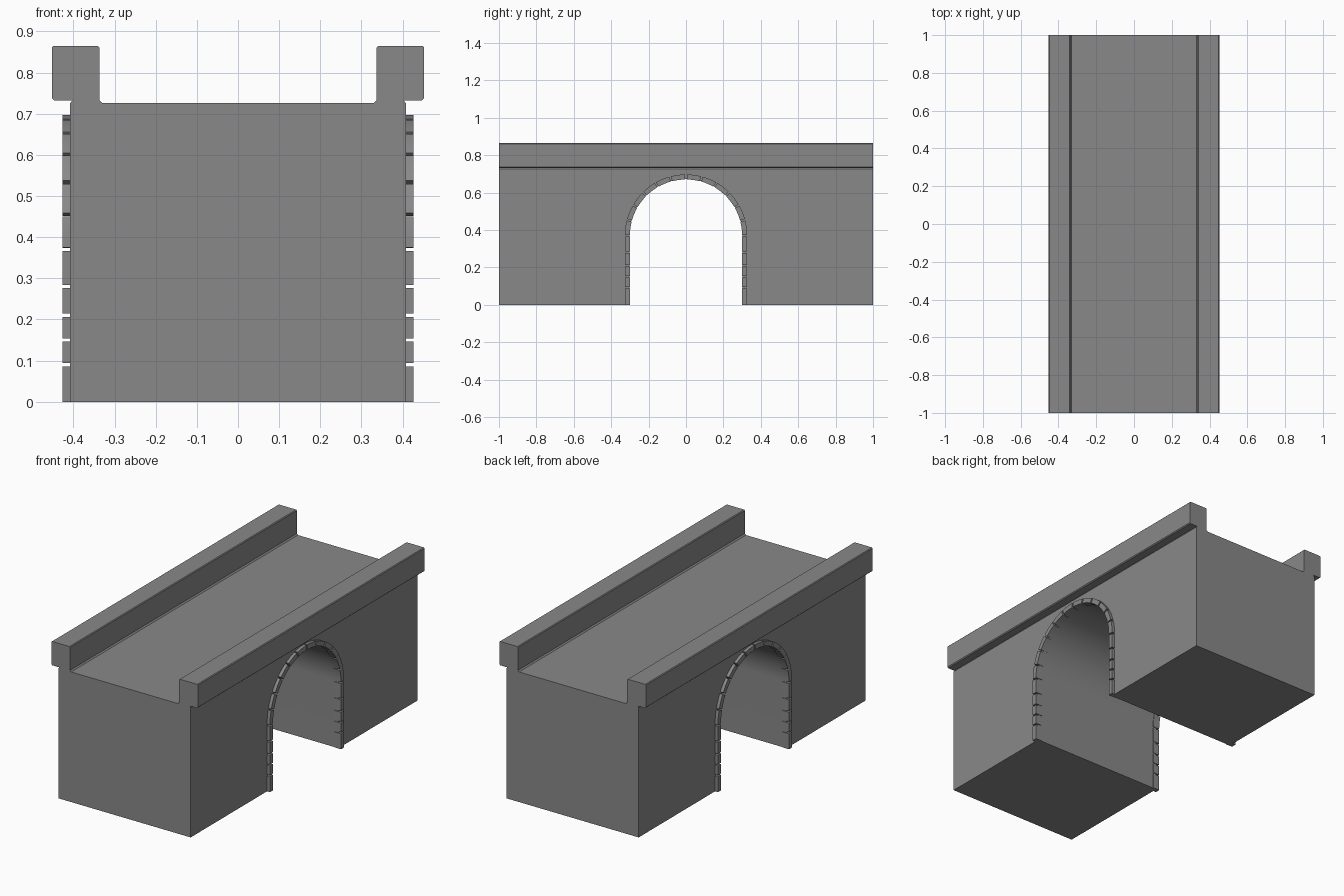
import bpy
import bmesh
from math import sin, cos, pi, radians

cube = bpy.data.objects.get("Cube")
if cube:
    bpy.data.objects.remove(cube, do_unlink=True)

# One stone colour
GREY = (0.25, 0.25, 0.25, 1)
stone = bpy.data.materials.new("grey stone")
stone.use_nodes = True
stone.diffuse_color = GREY
stone.node_tree.nodes["Principled BSDF"].inputs["Base Color"].default_value = GREY

SPRING, INNER, OUTER = 0.37, 0.30, 0.327   # arch spring height and radii
WALL = 0.408                               # half width of the walls


def add_prism(bm, start, end):
    """Join two matching outlines into a closed solid."""
    a = [bm.verts.new(p) for p in start]
    b = [bm.verts.new(p) for p in end]
    bm.faces.new(a)
    bm.faces.new(b[::-1])
    n = len(a)
    for i in range(n):
        j = (i + 1) % n
        bm.faces.new((a[j], a[i], b[i], b[j]))


def finish(bm, name):
    bmesh.ops.recalc_face_normals(bm, faces=bm.faces)
    mesh = bpy.data.meshes.new(name)
    bm.to_mesh(mesh)
    bm.free()
    mesh.materials.append(stone)
    obj = bpy.data.objects.new(name, mesh)
    bpy.context.collection.objects.link(obj)
    return obj


def activate(obj):
    bpy.ops.object.select_all(action='DESELECT')
    obj.select_set(True)
    bpy.context.view_layer.objects.active = obj


# Bridge body: half cross-section with overhanging parapet, mirrored in x
half = [(WALL, 0), (WALL, 0.725), (0.403, 0.732), (0.447, 0.732), (0.452, 0.737),
        (0.452, 0.861), (0.448, 0.865), (0.341, 0.865), (0.337, 0.861),
        (0.337, 0.733), (0.33, 0.726)]
section = half + [(-x, z) for x, z in reversed(half)]
bm = bmesh.new()
add_prism(bm, [(x, -1, z) for x, z in section], [(x, 1, z) for x, z in section])
body = finish(bm, "bridge_body")

# Arched tunnel cut straight through
tunnel = [(INNER + 0.003, -0.1)]
for i in range(49):
    a = pi * i / 48
    tunnel.append(((INNER + 0.003) * cos(a), SPRING + (INNER + 0.003) * sin(a)))
tunnel.append((-INNER - 0.003, -0.1))
bm = bmesh.new()
add_prism(bm, [(-0.6, y, z) for y, z in tunnel], [(0.6, y, z) for y, z in tunnel])
cutter = finish(bm, "tunnel_cutter")
cutter.hide_render = True
cut = body.modifiers.new("tunnel", 'BOOLEAN')
cut.operation = 'DIFFERENCE'
cut.solver = 'EXACT'
cut.object = cutter
activate(body)
bpy.ops.object.modifier_apply(modifier=cut.name)
bpy.data.objects.remove(cutter, do_unlink=True)
bpy.ops.object.shade_smooth_by_angle(angle=radians(25))

# Arch stones: outlines in (y, z), with thin joints between them
GAP = 0.004
outlines = []
courses = [-GAP, 0.09, 0.15, 0.21, 0.28, SPRING]
for low, high in zip(courses, courses[1:]):
    for s in (-1, 1):
        outlines.append([(s * INNER, low + GAP), (s * OUTER, low + GAP),
                         (s * OUTER, high - GAP), (s * INNER, high - GAP)])
STONES, STEPS = 12, 4
for k in range(STONES):
    a0 = pi * k / STONES + GAP / INNER
    a1 = pi * (k + 1) / STONES - GAP / INNER
    angles = [a0 + (a1 - a0) * i / STEPS for i in range(STEPS + 1)]
    outlines.append([(OUTER * cos(a), SPRING + OUTER * sin(a)) for a in angles]
                    + [(INNER * cos(a), SPRING + INNER * sin(a)) for a in reversed(angles)])

for side, name in ((1, "left_arch_stones"), (-1, "right_arch_stones")):
    bm = bmesh.new()
    for outline in outlines:
        add_prism(bm, [(side * 0.385, y, z) for y, z in outline],
                  [(side * 0.426, y, z) for y, z in outline])
    ring = finish(bm, name)
    activate(ring)
    bpy.ops.object.shade_smooth_by_angle(angle=radians(25))
